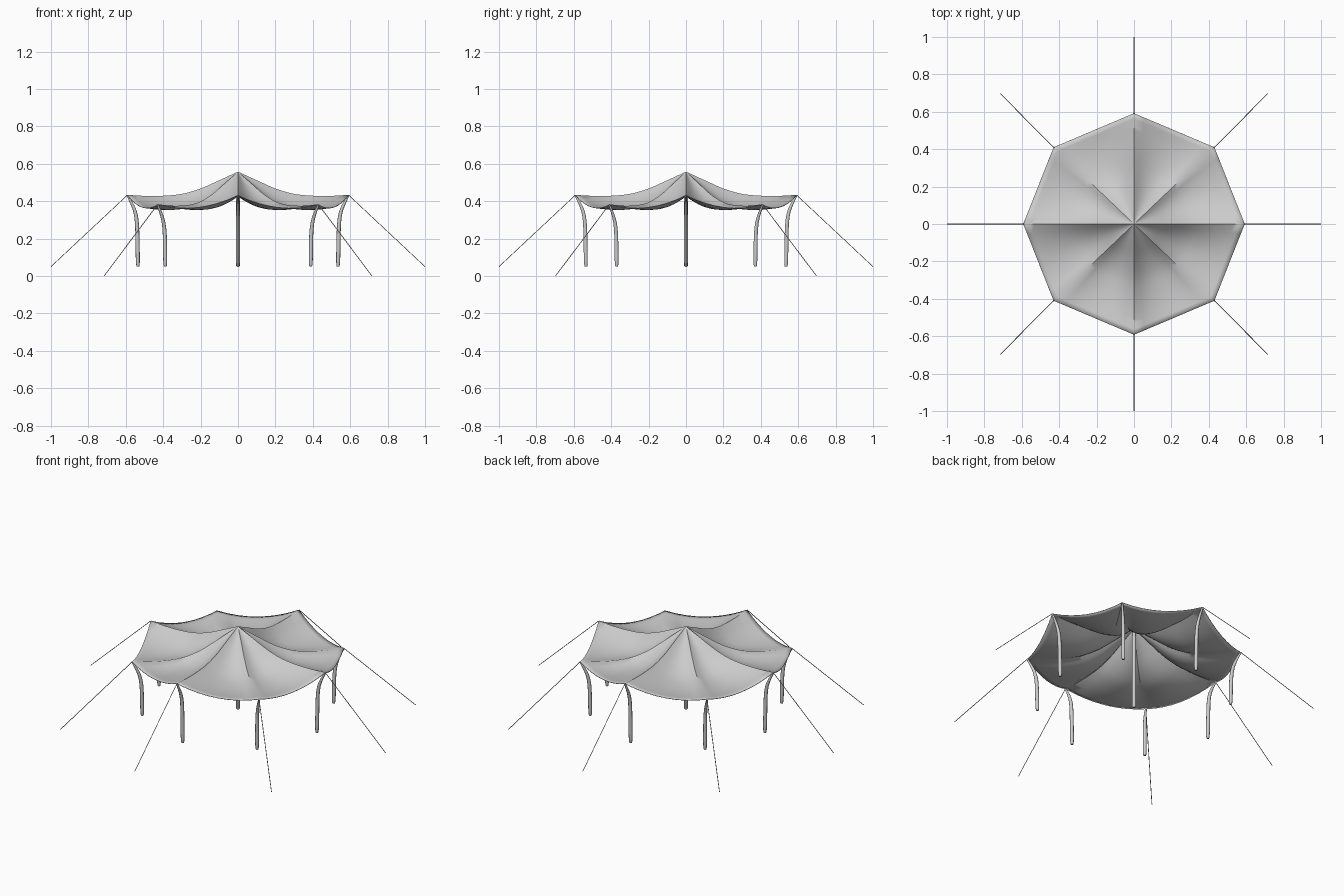
import bpy, bmesh, math
from mathutils import Vector

if "Cube" in bpy.data.objects:
    bpy.data.objects.remove(bpy.data.objects["Cube"])

AXIS = (0.592, 0.432)        # radius-like distance and height of axis corners
DIAG = (0.43, 0.41, 0.382)   # x, y, z of diagonal corners
APEX = 0.556


def smooth(ob, deg=50):
    bpy.ops.object.select_all(action='DESELECT')
    ob.select_set(True)
    bpy.context.view_layer.objects.active = ob
    bpy.ops.object.shade_smooth_by_angle(angle=math.radians(deg))


def tube(name, pts, radii, depth, kind='NURBS', res=3):
    """Round tube along a path, turned into a mesh."""
    cu = bpy.data.curves.new(name, 'CURVE')
    cu.dimensions = '3D'
    cu.bevel_depth = depth
    cu.bevel_resolution = res
    cu.use_fill_caps = True
    sp = cu.splines.new(kind)
    sp.points.add(len(pts) - 1)
    for p, co, r in zip(sp.points, pts, radii):
        p.co = (*co, 1)
        p.radius = r
    if kind == 'NURBS':
        sp.order_u = 3
        sp.use_endpoint_u = True
        sp.resolution_u = 6
    ob = bpy.data.objects.new(name, cu)
    bpy.context.collection.objects.link(ob)
    bpy.ops.object.select_all(action='DESELECT')
    ob.select_set(True)
    bpy.context.view_layer.objects.active = ob
    bpy.ops.object.convert(target='MESH')
    smooth(bpy.context.object)


# corners of the octagonal canopy, alternating axis and diagonal
corners = []
for i in range(8):
    a = i * math.pi / 4
    c, s = math.cos(a), math.sin(a)
    if i % 2 == 0:
        corners.append(Vector((AXIS[0] * c, AXIS[0] * s, AXIS[1])))
    else:
        corners.append(Vector((math.copysign(DIAG[0], c), math.copysign(DIAG[1], s), DIAG[2])))

# canopy: hanging cloth between the peak and the sagging rim
PROFILE = [(0, 0), (0.17, 0.37), (0.34, 0.73), (0.5, 0.95), (0.65, 1.03), (0.82, 1.045), (1, 1)]


def drop(s):
    """Smooth interpolation of the hanging profile."""
    P = PROFILE
    k = next(i for i in range(len(P) - 1) if s <= P[i + 1][0] + 1e-9)

    def slope(i):
        a, b = P[max(i - 1, 0)], P[min(i + 1, len(P) - 1)]
        return (b[1] - a[1]) / (b[0] - a[0])
    h = P[k + 1][0] - P[k][0]
    t = (s - P[k][0]) / h
    return ((2*t**3 - 3*t**2 + 1) * P[k][1] + (t**3 - 2*t**2 + t) * h * slope(k)
            + (3*t**2 - 2*t**3) * P[k + 1][1] + (t**3 - t**2) * h * slope(k + 1))


SEG, RINGS = 8, 20
rim = []
for i in range(8):
    a, b = corners[i], corners[(i + 1) % 8]
    for j in range(SEG):
        u = j / SEG
        p = a.lerp(b, u)
        p.z -= 0.04 * 4 * u * (1 - u)
        rim.append(p)

bm = bmesh.new()
peak = bm.verts.new((0, 0, APEX))
rings = []
for r in range(1, RINGS + 1):
    s = r / RINGS
    rings.append([bm.verts.new((p.x * s, p.y * s, APEX + (p.z - APEX) * drop(s))) for p in rim])
n = len(rim)
for j in range(n):
    k = (j + 1) % n
    bm.faces.new((peak, rings[0][j], rings[0][k]))
    for r in range(RINGS - 1):
        bm.faces.new((rings[r][j], rings[r + 1][j], rings[r + 1][k], rings[r][k]))
me = bpy.data.meshes.new("canopy")
bm.to_mesh(me)
bm.free()
canopy = bpy.data.objects.new("canopy", me)
bpy.context.collection.objects.link(canopy)
sol = canopy.modifiers.new("cloth_thickness", 'SOLIDIFY')
sol.thickness = 0.003
sol.offset = 0
smooth(canopy)

# bent rim poles and guy ropes at every corner
for i, c in enumerate(corners):
    out = Vector((c.x, c.y, 0)).normalized()
    foot = c - out * 0.057
    top = c.z

    def at(d, z):
        q = c - out * d
        return (q.x, q.y, z)
    path = [at(0.057, 0.05), at(0.057, 0.056), at(0.055, 0.17), at(0.052, top - 0.13),
            at(0.035, top - 0.06), at(0.0, top)]
    tube(f"rim_pole_{i + 1}", path, [0.6, 1, 1, 0.95, 0.8, 0.45], 0.011)
    if i % 2 == 0:
        end = (out.x, out.y, 0.05)
    else:
        end = (math.copysign(0.715, c.x), math.copysign(0.697, c.y), 0.0015)
    tube(f"guy_rope_{i + 1}", [tuple(c), end], [1, 1], 0.002, 'POLY', 1)

# centre pole
tube("centre_pole", [(0, 0, 0.05), (0, 0, 0.056), (0, 0, 0.5), (0, 0, APEX - 0.004)],
     [0.6, 1, 1, 0.6], 0.011, 'POLY')
